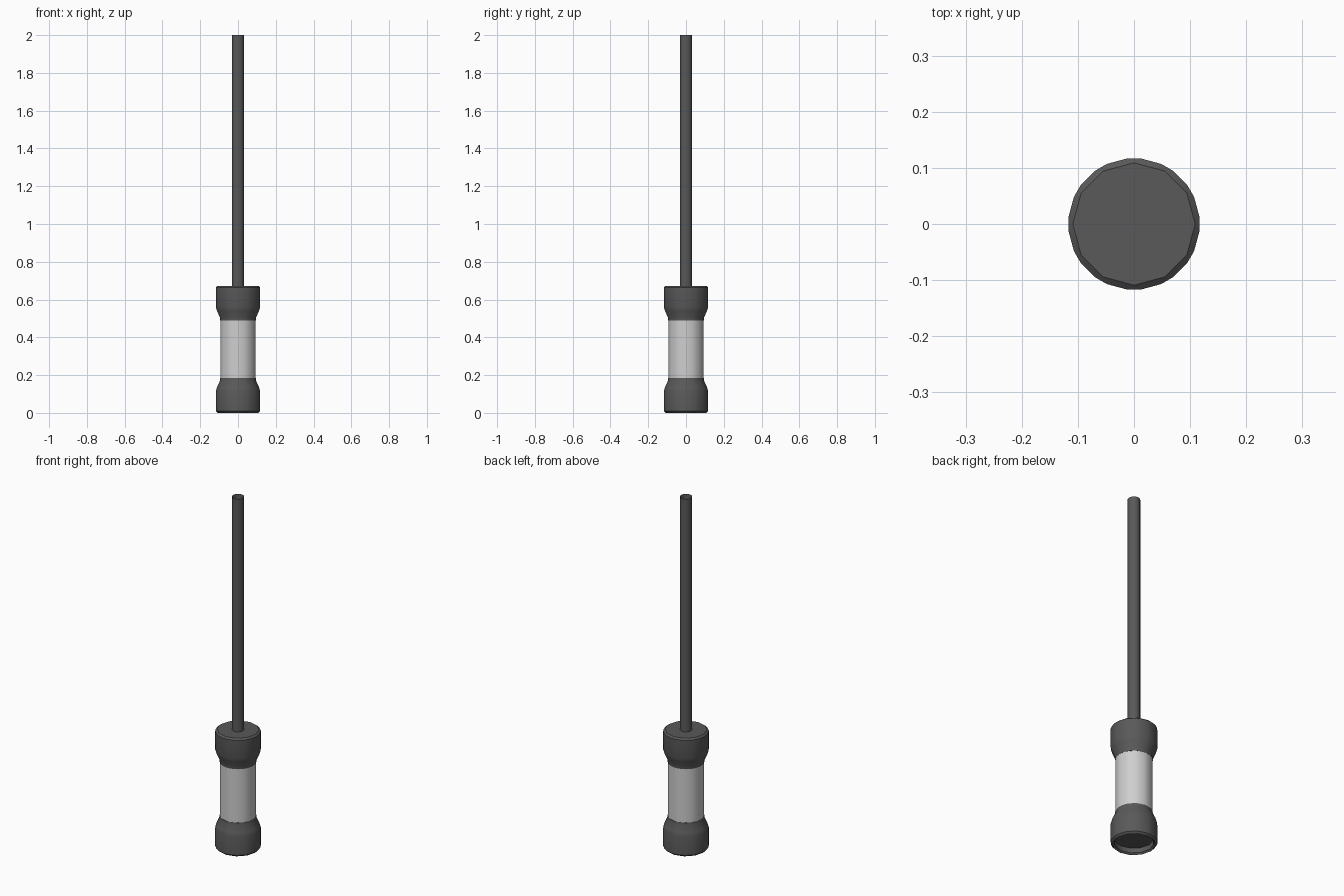
import bpy, bmesh, math

if "Cube" in bpy.data.objects:
    bpy.data.objects.remove(bpy.data.objects["Cube"])


def material(name, v):
    m = bpy.data.materials.new(name)
    m.diffuse_color = (v, v, v, 1)
    m.use_nodes = True
    m.node_tree.nodes["Principled BSDF"].inputs["Base Color"].default_value = m.diffuse_color
    return m


DARK = material("dark grey", 0.1)
LIGHT = material("light grey", 0.62)


def lathe(name, profile, mat, close_start=False, close_end=False):
    """Twelve-sided lathe; each profile point is (radius, z, corner chamfer in degrees)."""
    bm = bmesh.new()
    rings = []
    for r, z, c in profile:
        ring = []
        for i in range(12):
            for s in (-1, 1):
                a = math.radians(30 * i + s * c)
                ring.append(bm.verts.new((r * math.cos(a), r * math.sin(a), z)))
        rings.append(ring)
    for a, b in zip(rings, rings[1:]):
        for i in range(24):
            j = (i + 1) % 24
            bm.faces.new((a[i], a[j], b[j], b[i]))
    if close_start:
        bm.faces.new(rings[0][::-1])
    if close_end:
        bm.faces.new(rings[-1])
    bmesh.ops.remove_doubles(bm, verts=bm.verts, dist=1e-5)
    bmesh.ops.dissolve_degenerate(bm, edges=bm.edges, dist=1e-5)
    bmesh.ops.recalc_face_normals(bm, faces=bm.faces)
    me = bpy.data.meshes.new(name)
    bm.to_mesh(me)
    bm.free()
    me.materials.append(mat)
    ob = bpy.data.objects.new(name, me)
    bpy.context.collection.objects.link(ob)
    bpy.ops.object.select_all(action='DESELECT')
    ob.select_set(True)
    bpy.context.view_layer.objects.active = ob
    bpy.ops.object.shade_smooth_by_angle(angle=math.radians(35))
    return ob


# Bottom cap with a shallow recess underneath
lathe("bottom_cap", [(0.1, 0.035, 0), (0.1, 0.008, 0), (0.109, 0, 0),
                     (0.1175, 0.01, 5.8), (0.1175, 0.115, 5.8), (0.112, 0.135, 5.8),
                     (0.096, 0.17, 5.8), (0.095, 0.185, 5.8), (0.09, 0.185, 5.8)],
      DARK, close_start=True)

# Light grip
lathe("grip", [(0.094, 0.17, 5.8), (0.094, 0.5, 5.8)], LIGHT)

# Top cap
lathe("top_cap", [(0.09, 0.49, 5.8), (0.095, 0.49, 5.8), (0.096, 0.505, 5.8),
                  (0.112, 0.54, 5.8), (0.1175, 0.56, 5.8), (0.1175, 0.665, 5.8),
                  (0.109, 0.673, 0)], DARK, close_end=True)

# Long open-ended rod
lathe("rod", [(0.032, 0.66, 0), (0.032, 2.0, 0)], DARK)
